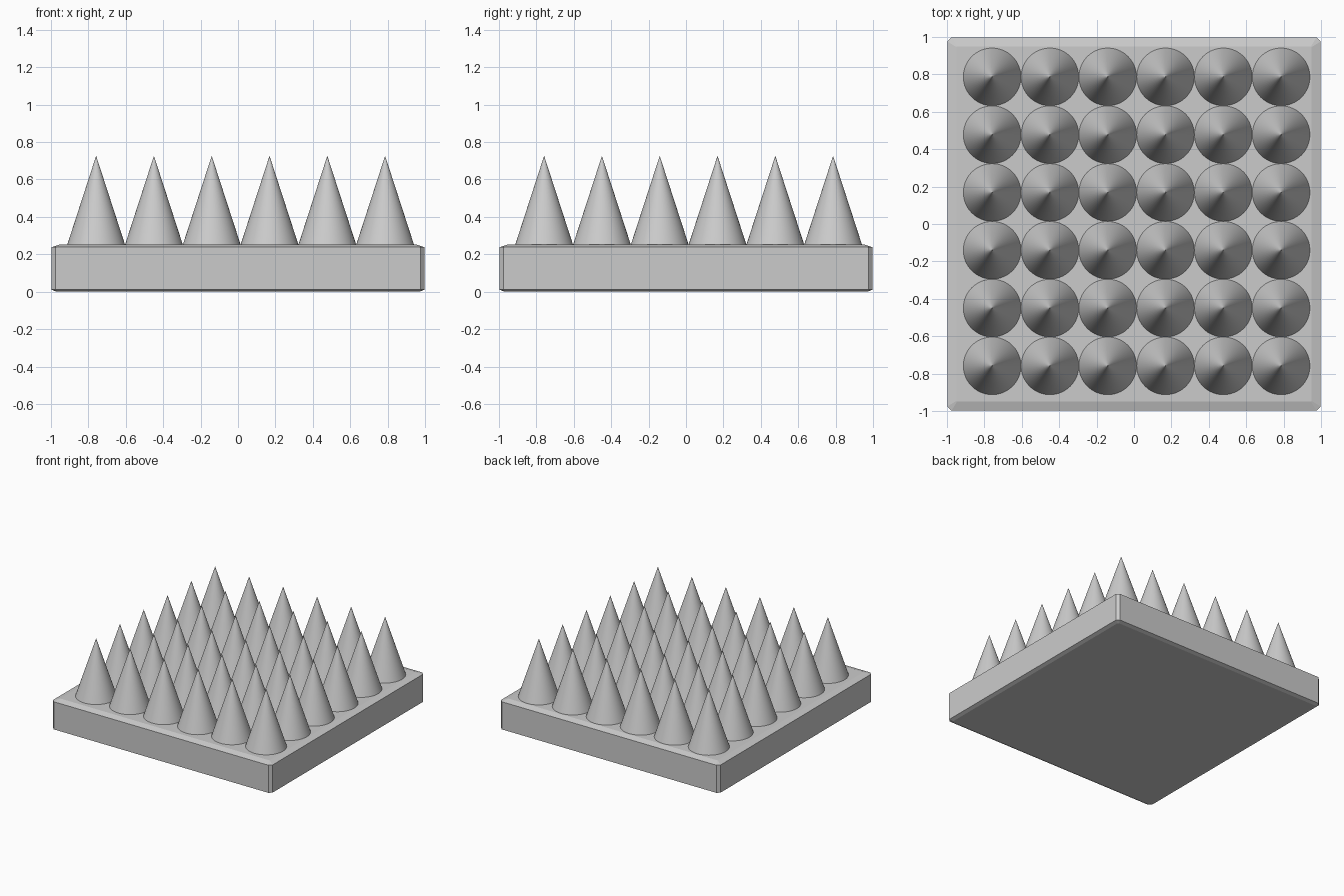
import bpy
import bmesh

if "Cube" in bpy.data.objects:
    bpy.data.objects.remove(bpy.data.objects["Cube"])

PITCH = 0.309      # spacing of the spikes
OFFSET = 0.014     # the spike grid sits slightly off centre
RADIUS = 0.154
PLATE_TOP = 0.253
TIP = 0.725


def finish(name, bm, angle):
    bmesh.ops.recalc_face_normals(bm, faces=bm.faces)
    mesh = bpy.data.meshes.new(name)
    bm.to_mesh(mesh)
    bm.free()
    obj = bpy.data.objects.new(name, mesh)
    bpy.context.collection.objects.link(obj)
    bpy.ops.object.select_all(action='DESELECT')
    obj.select_set(True)
    bpy.context.view_layer.objects.active = obj
    bpy.ops.object.shade_smooth_by_angle(angle=angle)
    return obj


def clipped_square(bm, half, cut, z):
    h, c = half, half - cut
    pts = [(h, -c), (h, c), (c, h), (-c, h), (-h, c), (-h, -c), (-c, -h), (c, -h)]
    return [bm.verts.new((x, y, z)) for x, y in pts]


# base plate: square slab with clipped corners and chamfered rims
bm = bmesh.new()
levels = [(0.97, 0.01, 0.0), (0.998, 0.022, 0.011),
          (0.998, 0.022, 0.238), (0.95, 0.004, PLATE_TOP)]
rings = [clipped_square(bm, *level) for level in levels]
for low, high in zip(rings, rings[1:]):
    for i in range(8):
        j = (i + 1) % 8
        bm.faces.new((low[i], low[j], high[j], high[i]))
bm.faces.new(rings[0][::-1])
bm.faces.new(rings[-1])
finish("base_plate", bm, 0.2)

# spikes: six by six grid of smooth cones standing on the plate
for row in range(6):
    bm = bmesh.new()
    for col in range(6):
        cone = bmesh.ops.create_cone(bm, cap_ends=True, segments=64,
                                     radius1=RADIUS, radius2=0.0005, depth=TIP - PLATE_TOP)
        bmesh.ops.translate(bm, verts=cone["verts"],
                            vec=((col - 2.5) * PITCH + OFFSET,
                                 (row - 2.5) * PITCH + OFFSET,
                                 (TIP + PLATE_TOP) / 2))
    finish(f"spike_row_{row + 1}", bm, 0.6)
